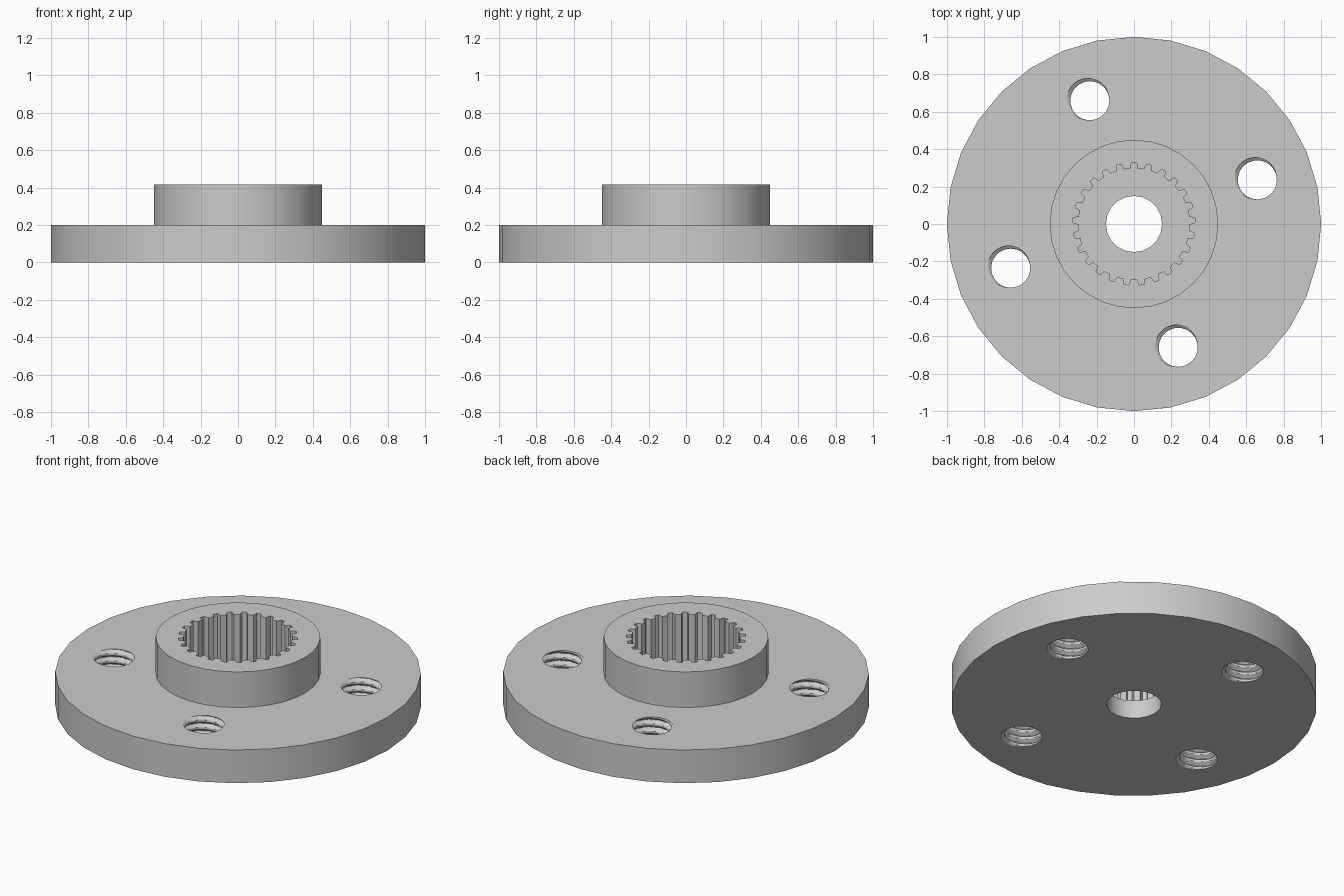
import bpy, bmesh
from math import pi, tau, cos, sin, floor, radians

cube = bpy.data.objects.get("Cube")
if cube:
    bpy.data.objects.remove(cube, do_unlink=True)

grey = bpy.data.materials.new("plain_grey")
grey.use_nodes = True
colour = (0.6, 0.6, 0.6, 1)
grey.diffuse_color = colour
grey.node_tree.nodes["Principled BSDF"].inputs["Base Color"].default_value = colour


def loft(name, rings, centre=(0, 0)):
    """Closed solid from rings, each a height and a list of (angle, radius)."""
    bm = bmesh.new()
    loops = [[bm.verts.new((centre[0] + r * cos(a), centre[1] + r * sin(a), z))
              for a, r in ring] for z, ring in rings]
    n = len(loops[0])
    for low, high in zip(loops, loops[1:]):
        for i in range(n):
            j = (i + 1) % n
            bm.faces.new((low[i], low[j], high[j], high[i]))
    bm.faces.new(loops[0][::-1])
    bm.faces.new(loops[-1])
    mesh = bpy.data.meshes.new(name)
    bm.to_mesh(mesh)
    bm.free()
    mesh.materials.append(grey)
    obj = bpy.data.objects.new(name, mesh)
    bpy.context.collection.objects.link(obj)
    return obj


def circle(radius, sides):
    return [(tau * i / sides, radius) for i in range(sides)]


def cut(target, cutter):
    bpy.context.view_layer.objects.active = target
    mod = target.modifiers.new("cut", 'BOOLEAN')
    mod.operation = 'DIFFERENCE'
    mod.solver = 'EXACT'
    mod.object = cutter
    bpy.ops.object.modifier_apply(modifier=mod.name)
    bpy.data.objects.remove(cutter, do_unlink=True)


# Flanged body: wide disc with a raised hub
SIDES = 32
flange = loft("flanged_hub", [(0, circle(1, SIDES)), (0.2, circle(1, SIDES)),
                              (0.2, circle(0.45, SIDES)), (0.415, circle(0.45, SIDES))])

# Central through bore
cut(flange, loft("bore_cutter", [(-0.1, circle(0.15, 20)), (0.2, circle(0.15, 20))]))

# Splined socket, one groove pointing to the back
TEETH = 25
step = tau / TEETH
spline = [(pi / 2 + step * (k + f), r) for k in range(TEETH)
          for f, r in ((-0.27, 0.297), (-0.16, 0.327), (0.16, 0.327), (0.27, 0.297), (0.5, 0.297))]
cut(flange, loft("spline_cutter", [(0.11, spline), (0.5, spline)]))

# Four threaded mounting holes
PITCH, ROOT, DEPTH = 0.045, 0.104, 0.021
ROWS, COLS = 12, 36


def thread_radius(angle, z):
    phase = (z - 0.2) / PITCH - (angle - radians(140)) / tau
    away = abs(phase - floor(phase + 0.5))
    return ROOT + DEPTH * min(1, max(0, (0.35 - away) / 0.31))


for k in range(4):
    a = radians(19.7) + k * pi / 2
    rings = []
    for i in range(-4, ROWS * 5):
        z = i * PITCH / ROWS + 0.0013
        rings.append((z, [(tau * c / COLS, thread_radius(tau * c / COLS, z)) for c in range(COLS)]))
    cut(flange, loft("thread_cutter", rings, (0.7 * cos(a), 0.7 * sin(a))))

# Smooth round walls, crisp edges
bpy.ops.object.select_all(action='DESELECT')
flange.select_set(True)
bpy.context.view_layer.objects.active = flange
bpy.ops.object.shade_smooth_by_angle(angle=radians(30))
